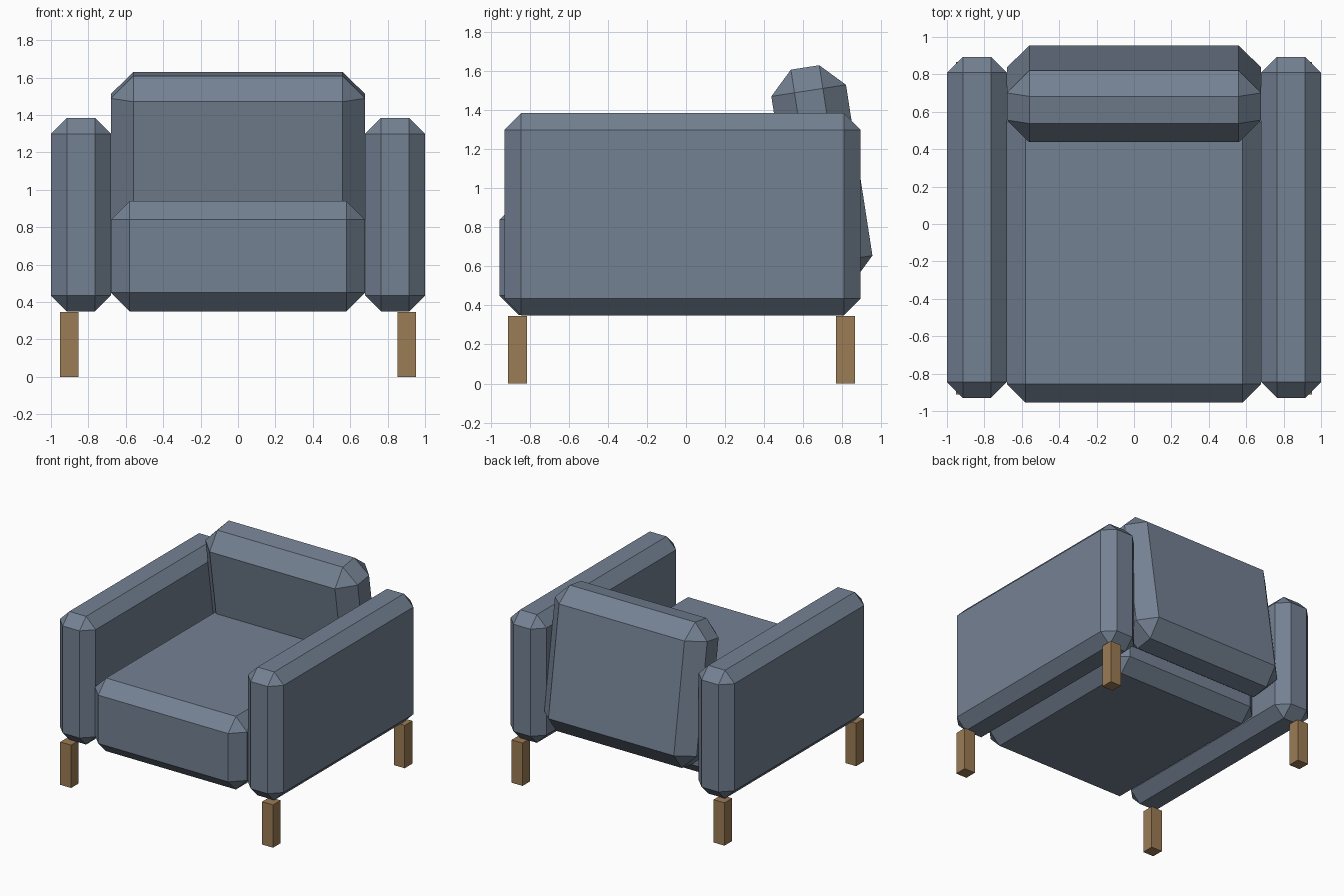
import bpy
import bmesh
from math import radians
from mathutils import Matrix

default = bpy.data.objects.get("Cube")
if default:
    bpy.data.objects.remove(default, do_unlink=True)


def make_material(name, rgb):
    mat = bpy.data.materials.new(name)
    mat.use_nodes = True
    color = (*rgb, 1.0)
    mat.diffuse_color = color
    mat.node_tree.nodes["Principled BSDF"].inputs["Base Color"].default_value = color
    return mat


fabric = make_material("slate_blue_fabric", (0.175, 0.22, 0.29))
wood = make_material("brown_wood", (0.33, 0.20, 0.09))


def box(name, center, size, mat, chamfer=0.0, tilt=0.0):
    """Flat-shaded block with chamfered edges, tilted about the x axis."""
    bm = bmesh.new()
    bmesh.ops.create_cube(bm, size=1.0, matrix=Matrix.Diagonal((*size, 1.0)))
    if chamfer:
        bmesh.ops.bevel(bm, geom=bm.edges[:], offset=chamfer,
                        offset_type='OFFSET', segments=1,
                        affect='EDGES', profile=0.5)
    mesh = bpy.data.meshes.new(name)
    bm.to_mesh(mesh)
    bm.free()
    mesh.materials.append(mat)
    obj = bpy.data.objects.new(name, mesh)
    obj.location = center
    obj.rotation_euler.x = tilt
    bpy.context.collection.objects.link(obj)
    return obj


# Seat and leaning back cushion
box("seat", (0, -0.155, 0.645), (1.36, 1.6, 0.59), fabric, chamfer=0.1)
box("back_cushion", (0, 0.696, 1.063), (1.36, 0.387, 1.125), fabric,
    chamfer=0.12, tilt=radians(8.8))

# Arms and legs on both sides
for side, sign in (("left", 1), ("right", -1)):
    box(f"{side}_arm", (sign * 0.84, -0.018, 0.867), (0.32, 1.824, 1.035),
        fabric, chamfer=0.085)
    for end, y in (("front", -0.862), ("back", 0.818)):
        box(f"{end}_{side}_leg", (sign * 0.902, y, 0.173),
            (0.097, 0.097, 0.346), wood)
